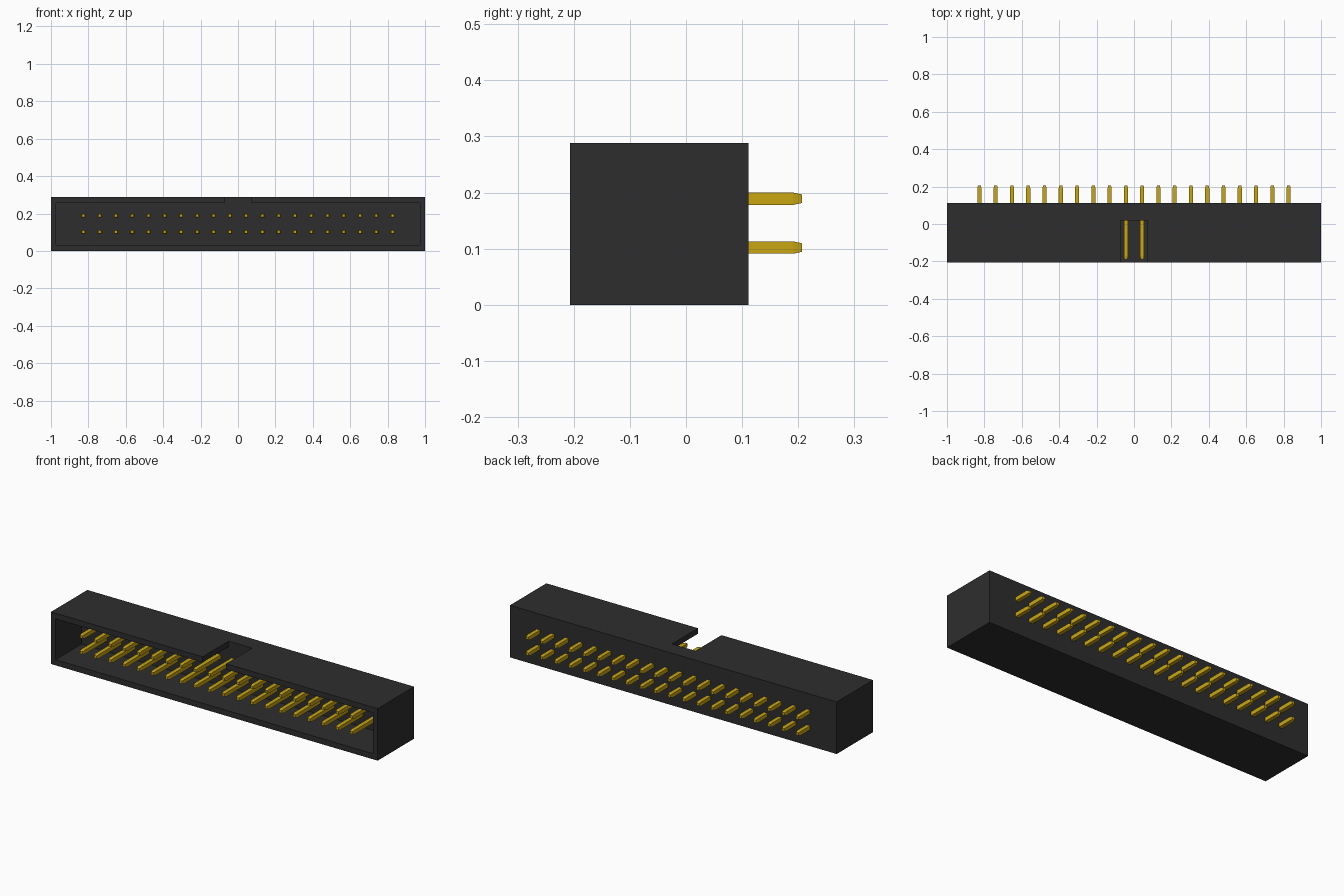
import bpy, bmesh

cube = bpy.data.objects.get("Cube")
if cube:
    bpy.data.objects.remove(cube, do_unlink=True)


def material(name, rgb):
    m = bpy.data.materials.new(name)
    m.use_nodes = True
    m.diffuse_color = (*rgb, 1)
    m.node_tree.nodes["Principled BSDF"].inputs["Base Color"].default_value = (*rgb, 1)
    return m


black = material("black plastic", (0.027, 0.027, 0.027))
gold = material("gold metal", (0.58, 0.38, 0.006))


def make_object(name, bm, mat):
    bmesh.ops.recalc_face_normals(bm, faces=bm.faces)
    mesh = bpy.data.meshes.new(name)
    bm.to_mesh(mesh)
    bm.free()
    mesh.materials.append(mat)
    ob = bpy.data.objects.new(name, mesh)
    bpy.context.collection.objects.link(ob)
    return ob


def box(name, lo, hi, mat):
    bm = bmesh.new()
    bmesh.ops.create_cube(bm, size=1)
    for v in bm.verts:
        v.co = [(a + b) / 2 + c * (b - a) for a, b, c in zip(lo, hi, v.co)]
    return make_object(name, bm, mat)


def cut(target, cutter):
    mod = target.modifiers.new("cut", 'BOOLEAN')
    mod.operation = 'DIFFERENCE'
    mod.solver = 'EXACT'
    mod.object = cutter
    bpy.context.view_layer.objects.active = target
    bpy.ops.object.modifier_apply(modifier=mod.name)
    bpy.data.objects.remove(cutter, do_unlink=True)


# Shrouded housing: open at the front, key notch through the top wall
FLOOR = 0.02
housing = box("housing", (-1, -0.207, 0), (1, 0.111, 0.288), black)
cut(housing, box("cavity_cutter", (-0.972, -0.3, 0.031), (0.972, FLOOR, 0.257), black))
cut(housing, box("notch_cutter", (-0.072, -0.3, 0.2), (0.072, FLOOR, 0.4), black))

# Square pins with tapered tips, two rows of twenty
PITCH = 0.087
SECTIONS = [(-0.19, 0.0075), (-0.174, 0.011), (0.191, 0.011), (0.207, 0.0075)]


def add_pin(bm, x, z):
    rings = [[bm.verts.new((x + r * sx, y, z + r * sz))
              for sx, sz in ((-1, -1), (1, -1), (1, 1), (-1, 1))]
             for y, r in SECTIONS]
    for a, b in zip(rings, rings[1:]):
        for i in range(4):
            j = (i + 1) % 4
            bm.faces.new((a[i], a[j], b[j], b[i]))
    bm.faces.new(rings[0])
    bm.faces.new(rings[-1][::-1])


for name, z in (("lower_pin_row", 0.102), ("upper_pin_row", 0.189)):
    bm = bmesh.new()
    for i in range(20):
        add_pin(bm, (i - 9.5) * PITCH, z)
    make_object(name, bm, gold)
